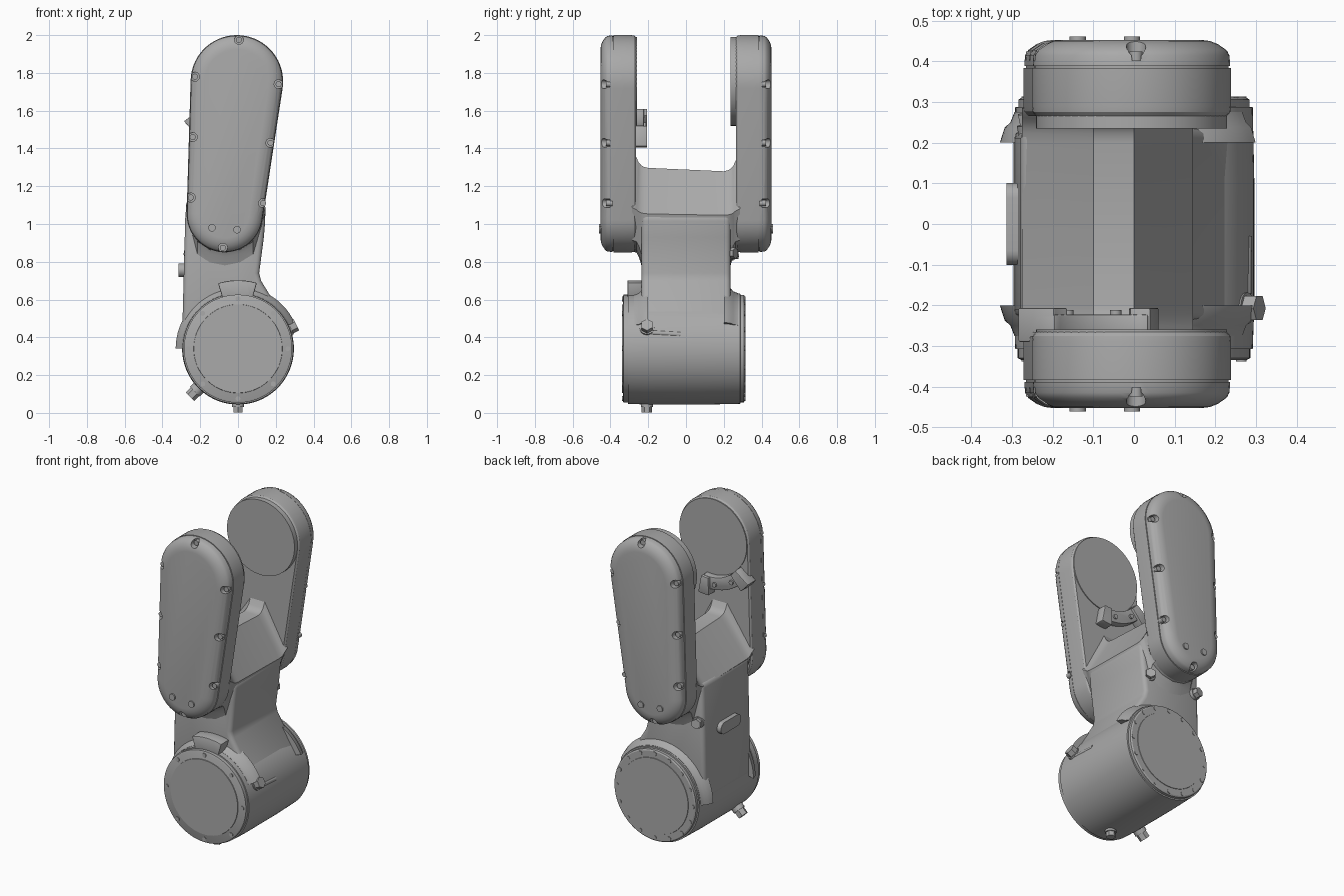
import bpy, bmesh, math
from mathutils import Vector, Matrix

if "Cube" in bpy.data.objects:
    bpy.data.objects.remove(bpy.data.objects["Cube"], do_unlink=True)

GREY = bpy.data.materials.new("machine grey")
GREY.use_nodes = True
GREY.diffuse_color = (0.4, 0.4, 0.4, 1)
GREY.node_tree.nodes["Principled BSDF"].inputs["Base Color"].default_value = (0.4, 0.4, 0.4, 1)


def finish(name, bm, bevel=0, segs=2):
    """Turn a bmesh into a smooth-shaded object."""
    bmesh.ops.recalc_face_normals(bm, faces=bm.faces)
    if bevel:
        sharp = [e for e in bm.edges if len(e.link_faces) == 2 and e.calc_face_angle() > 0.5]
        bmesh.ops.bevel(bm, geom=sharp, offset=bevel, segments=segs, profile=0.5,
                        affect='EDGES', clamp_overlap=True)
    me = bpy.data.meshes.new(name)
    bm.to_mesh(me)
    bm.free()
    me.materials.append(GREY)
    ob = bpy.data.objects.new(name, me)
    bpy.context.collection.objects.link(ob)
    return ob


def loft(name, rings, bevel=0, segs=2):
    """Skin (y, [(x, z), ...]) sections along y and cap both ends."""
    bm = bmesh.new()
    rows = [[bm.verts.new((x, y, z)) for x, z in pts] for y, pts in rings]
    for a, b in zip(rows, rows[1:]):
        for i in range(len(a)):
            j = (i + 1) % len(a)
            bm.faces.new((a[i], a[j], b[j], b[i]))
    bm.faces.new(rows[0])
    bm.faces.new(rows[-1])
    return finish(name, bm, bevel, segs)


def arc(cx, cz, r, a0=0.0, a1=360.0, n=64):
    count = n if a1 - a0 == 360 else n + 1
    angles = [math.radians(a0 + (a1 - a0) * i / n) for i in range(count)]
    return [(cx + r * math.cos(a), cz + r * math.sin(a)) for a in angles]


def cylinders(name, items, sides=16):
    """Cylinders given as (start, end, radius), in one object."""
    bm = bmesh.new()
    for p, q, r in items:
        p, q = Vector(p), Vector(q)
        turn = (q - p).to_track_quat('Z', 'Y').to_matrix().to_4x4()
        bmesh.ops.create_cone(bm, cap_ends=True, segments=sides, radius1=r, radius2=r,
                              depth=(q - p).length, matrix=Matrix.Translation((p + q) / 2) @ turn)
    return finish(name, bm)


def cut(ob, cutter):
    """Subtract the cutter, keep the result, drop the cutter."""
    mod = ob.modifiers.new("cut", 'BOOLEAN')
    mod.operation, mod.solver, mod.object = 'DIFFERENCE', 'EXACT', cutter
    graph = bpy.context.evaluated_depsgraph_get()
    me = bpy.data.meshes.new_from_object(ob.evaluated_get(graph))
    ob.modifiers.clear()
    ob.data = me
    bpy.data.objects.remove(cutter, do_unlink=True)


# Arm outline: hull of a large top circle and a smaller bottom circle
TOP, BOTTOM, R_TOP, R_BOT = Vector((-0.006, 1.755)), Vector((-0.07, 1.052)), 0.245, 0.202


def arm_outline(inset=0.0):
    d = TOP - BOTTOM
    heading = math.degrees(math.atan2(d.y, d.x))
    spread = math.degrees(math.acos((R_BOT - R_TOP) / d.length))
    return (arc(*TOP, R_TOP - inset, heading - spread, heading + spread, 32)
            + arc(*BOTTOM, R_BOT - inset, heading + spread, heading + 360 - spread, 32))


EDGE_BOLTS = [(0.005, 1.975), (-0.228, 1.78), (0.215, 1.74), (-0.24, 1.46),
              (0.172, 1.43), (-0.25, 1.14), (0.133, 1.11), (-0.08, 0.874)]

# Two fork arms, each with a cover, notched screws and a round inner pad
for side, label, pad in ((-1, "front", 0.26), (1, "back", 0.235)):
    loft(label + "_arm", [(side * y, arm_outline(i)) for y, i in
                          ((0.266, 0.01), (0.275, 0.002), (0.29, 0), (0.384, 0))])
    loft(label + "_seam", [(side * y, arm_outline(0.006)) for y in (0.38, 0.39)])
    cover = loft(label + "_cover", [(side * y, arm_outline(i)) for y, i in
                 ((0.388, 0.002), (0.415, 0.004), (0.428, 0.012), (0.442, 0.032), (0.45, 0.052), (0.453, 0.075))])
    cut(cover, cylinders("notch_cutter", [((x, side * 0.402, z), (x, side * 0.5, z), 0.024)
                                          for x, z in EDGE_BOLTS]))
    screws = [((x, side * 0.39, z), (x, side * 0.424, z), 0.016) for x, z in EDGE_BOLTS]
    screws += [((x, side * 0.44, z), (x, side * 0.461, z), 0.02) for x, z in ((-0.138, 0.98), (-0.005, 0.97))]
    cylinders(label + "_cover_screws", screws)
    loft(label + "_inner_pad", [(side * y, arc(*TOP, 0.235)) for y in (pad, 0.3)])

# Saddle joining the arms, swelling into them with fillets
RIDGE = [(0.145, 1.05, 0.4), (0.0, 1.288, 1), (-0.1, 1.288, 1), (-0.275, 1.07, 0.4)]
BELLY = [(-0.215, 0.915), (-0.15, 0.872), (-0.07, 0.856), (0.01, 0.872), (0.08, 0.915)]


def saddle(y, lift, drop, tilt):
    return (y, [(x, z + lift * k + tilt * k) for x, z, k in RIDGE] + [(x, z - drop) for x, z in BELLY])


half = [(0.2, 0, 0.14), (0.222, 0.005, 0.11), (0.236, 0.013, 0.075), (0.25, 0.028, 0.03), (0.262, 0.055, 0.008), (0.285, 0.085, 0)]
loft("saddle", [saddle(-y, u, d, 0.009) for y, u, d in reversed(half)]
     + [saddle(y, u, d, -0.009) for y, u, d in half])

# Neck between saddle and drum
neck = [(-0.297, 0.36), (-0.278, 1.08), (0.02, 1.15), (0.146, 1.04), (0.137, 0.93),
        (0.112, 0.74), (0.122, 0.7), (0.262, 0.47), (0.2, 0.3), (0, 0.2)]
loft("neck", [(-0.236, neck), (0.236, neck)], 0.025, 3)

# Drum with end flanges
HUB = (0, 0.34)
profile = [(-0.334, 0.278), (-0.33, 0.286), (-0.308, 0.286), (-0.307, 0.292), (-0.2, 0.296),
           (0.1, 0.296), (0.287, 0.292), (0.288, 0.284), (0.306, 0.284), (0.311, 0.276)]
loft("drum", [(y, arc(*HUB, r, n=96)) for y, r in profile])
for label, y, out in (("front", -0.334, -0.004), ("back", 0.311, 0.003)):
    loft(label + "_drum_plate", [(y - out, arc(*HUB, 0.236)), (y + out, arc(*HUB, 0.234))])
    count = 8 if label == "front" else 16
    cylinders(label + "_flange_bolts", [((x, y - out, z), (x, y + out, z), 0.013)
                                        for x, z in arc(*HUB, 0.264, n=count)], 12)

# Fairings where the neck meets the drum
for side, label in ((-1, "front"), (1, "back")):
    loft(label + "_neck_fillet", [(side * y, arc(*HUB, r, 25, 180, 32))
                                  for y, r in ((0.2, 0.33), (0.237, 0.318), (0.25, 0.304), (0.275, 0.294))])


def sector(name, center, r0, r1, a0, a1, y0, y1, bevel=0.006):
    pts = arc(*center, r1, a0, a1, 12) + arc(*center, r0, a0, a1, 12)[::-1]
    return loft(name, [(y0, pts), (y1, pts)], bevel)


# Stop lug on the drum, and the stop bracket below the front pad
sector("drum_stop_lug", HUB, 0.26, 0.362, 74, 107, -0.31, -0.215)
sector("stop_bracket", TOP, 0.237, 0.315, 217, 280, -0.29, -0.222)
for a in (217, 269):
    sector("stop_bracket_end", TOP, 0.24, 0.35, a, a + 12, -0.29, -0.206)
cylinders("stop_bracket_screws", [((x, -0.23, z), (x, -0.212, z), 0.014)
                                  for x, z in arc(*TOP, 0.28, 236, 262, 1)])


# Drain and vent plugs: a shank with a hexagonal head
def plug(name, start, direction, length, r):
    p, d = Vector(start), Vector(direction).normalized()
    cylinders(name + "_shank", [(p - d * 0.03, p + d * length * 0.45, r * 1.15)])
    cylinders(name + "_head", [(p + d * length * 0.4, p + d * length, r)], 6)


plug("bottom_plug", (0, -0.207, 0.055), (0, 0, -1), 0.052, 0.028)
plug("lower_plug", (-0.205, -0.207, 0.135), (-1, 0, -1), 0.07, 0.032)
plug("side_plug", (0.255, -0.207, 0.44), (2, 0, 1), 0.06, 0.034)
plug("neck_plug_right", (-0.25, 0.225, 0.84), (-0.2, 1, 0.1), 0.05, 0.03)
plug("neck_plug_left", (0.07, 0.22, 0.845), (0.6, 1, 0), 0.05, 0.03)

# Rib trailing from the side plug
cylinders("side_plug_rib", [((0.274, -0.2, 0.425), (0.276, -0.03, 0.415), 0.014)])

# Rounded plate on the side of the neck
bm = bmesh.new()
pill = arc(0.065, 0.755, 0.036, -90, 90, 12) + arc(-0.065, 0.755, 0.036, 90, 270, 12)
face = bm.faces.new([bm.verts.new((-0.28, y, z)) for y, z in pill])
grown = bmesh.ops.extrude_face_region(bm, geom=[face])["geom"]
bmesh.ops.translate(bm, vec=(-0.034, 0, 0), verts=[v for v in grown if isinstance(v, bmesh.types.BMVert)])
finish("neck_side_plate", bm)

# Smooth shading with crisp edges
for ob in bpy.context.scene.objects:
    if ob.type == 'MESH':
        ob.select_set(True)
        bpy.context.view_layer.objects.active = ob
bpy.ops.object.shade_smooth_by_angle(angle=math.radians(32))
